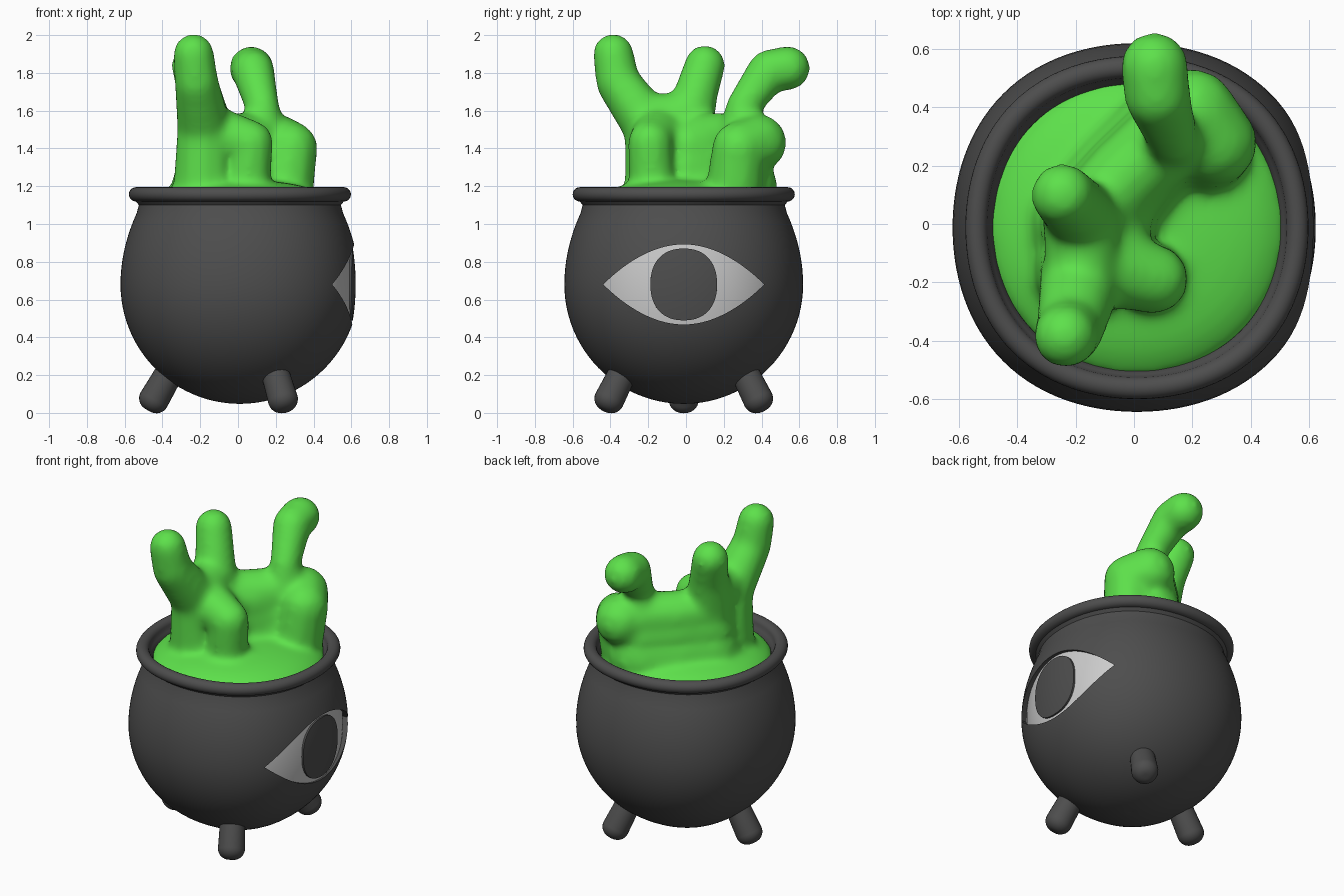
import bpy, bmesh, math
from mathutils import Vector, Matrix

if "Cube" in bpy.data.objects:
    bpy.data.objects.remove(bpy.data.objects["Cube"])

CX, CY, CZ = 0.01, -0.012, 0.68      # pot centre


def material(name, col):
    m = bpy.data.materials.new(name)
    m.diffuse_color = (*col, 1)
    m.use_nodes = True
    m.node_tree.nodes["Principled BSDF"].inputs["Base Color"].default_value = m.diffuse_color
    return m


DARK = material("dark_iron", (0.075, 0.075, 0.075))
PALE = material("eye_pale", (0.7, 0.7, 0.7))
GREEN = material("goo_green", (0.11, 0.75, 0.07))


def squarish(x, y):
    """The pot is slightly fuller on its diagonals."""
    k = 1 + 0.013 * (1 - math.cos(4 * math.atan2(y, x)))
    return CX + x * k, CY + y * k


def finish(name, bm, mat, clean=True):
    if clean:
        bmesh.ops.remove_doubles(bm, verts=bm.verts, dist=1e-5)
        bmesh.ops.recalc_face_normals(bm, faces=bm.faces)
    me = bpy.data.meshes.new(name)
    bm.to_mesh(me)
    bm.free()
    me.materials.append(mat)
    ob = bpy.data.objects.new(name, me)
    bpy.context.collection.objects.link(ob)
    return ob


def activate(ob):
    bpy.ops.object.select_all(action='DESELECT')
    ob.select_set(True)
    bpy.context.view_layer.objects.active = ob


def smooth(ob, angle=40):
    activate(ob)
    bpy.ops.object.shade_smooth_by_angle(angle=math.radians(angle))


def apply_all(ob):
    activate(ob)
    for m in list(ob.modifiers):
        bpy.ops.object.modifier_apply(modifier=m.name)


def arc(r, z, rad, start, end, n):
    angs = (math.radians(start + (end - start) * i / n) for i in range(n + 1))
    return [(r + rad * math.cos(a), z + rad * math.sin(a)) for a in angs]


def lathe(name, profile, n, mat):
    bm = bmesh.new()
    rings = [[bm.verts.new((r * math.cos(2 * math.pi * i / n), r * math.sin(2 * math.pi * i / n), z))
              for i in range(n)] for r, z in profile]
    for a, b in zip(rings, rings[1:]):
        for i in range(n):
            j = (i + 1) % n
            bm.faces.new((a[i], a[j], b[j], b[i]))
    return finish(name, bm, mat)


def eye_solid(name, half_w, height, r0, r1, mat, n=40, m=12):
    """Curved slab on the +x side, bounded by +-height(t), between two radii."""
    bm = bmesh.new()

    def sheet(r):
        rows = []
        for i in range(n + 1):
            t = math.sin(math.pi * (i / n - 0.5))
            y = half_w * t
            row = []
            for j in range(m + 1):
                z = height(t) * (2 * j / m - 1)
                x = math.sqrt(max(r * r - y * y - 0.5 * z * z, 0))
                row.append(bm.verts.new((*squarish(x, y), CZ + z)))
            rows.append(row)
        return rows
    A, B = sheet(r0), sheet(r1)
    for i in range(n):
        for S in (A, B):
            for j in range(m):
                bm.faces.new((S[i][j], S[i + 1][j], S[i + 1][j + 1], S[i][j + 1]))
        for j in (0, m):
            bm.faces.new((A[i][j], A[i + 1][j], B[i + 1][j], B[i][j]))
    for i in (0, n):
        for j in range(m):
            bm.faces.new((A[i][j], A[i][j + 1], B[i][j + 1], B[i][j]))
    return finish(name, bm, mat)


# Pot: round belly, tapering shoulder, rolled rim and inner wall
profile = [(0, 0.05)] + arc(0, CZ, 0.632, -89, 0, 24)
profile += [(0.632 - 0.106 * (k / 10) ** 2, CZ + 0.042 * k) for k in range(1, 10)]
profile += [(0.535, 1.1)] + arc(0.55, 1.157, 0.038, -90, 180, 15)
profile += [(0.503, 1.14), (0.49, 1.12), (0.48, 1.0), (0, 1.0)]
pot = lathe("cauldron_pot", profile, 112, DARK)
for v in pot.data.vertices:
    v.co.x, v.co.y = squarish(v.co.x, v.co.y)

# Eye: recessed almond with raised oval pupil
almond = lambda t: 0.212 * max(1 - t * t, 0)
oval = lambda t: 0.19 * max(1 - abs(t) ** 2.3, 0) ** (1 / 2.3)
cutter = eye_solid("eye_socket_cutter", 0.416, almond, 0.55, 0.75, DARK)
mod = pot.modifiers.new("socket", 'BOOLEAN')
mod.object, mod.operation, mod.solver = cutter, 'DIFFERENCE', 'EXACT'
apply_all(pot)
bpy.data.objects.remove(cutter)
smooth(pot)
smooth(eye_solid("eye_white", 0.416, almond, 0.53, 0.602, PALE))
smooth(eye_solid("eye_pupil", 0.175, oval, 0.55, 0.613, DARK))

# Three splayed round-ended legs
leg_profile = [(0, 0)] + arc(0.015, 0.065, 0.065, -90, 0, 8) + [(0.074, 0.24), (0, 0.26)]
for k in range(3):
    leg = lathe("leg_%d" % (k + 1), leg_profile, 24, DARK)
    leg.data.transform(Matrix.Translation((CX, CY, 0)) @ Matrix.Rotation(math.radians(60 + 120 * k), 4, 'Z')
                       @ Matrix.Translation((0.488, 0, 0.014)) @ Matrix.Rotation(math.radians(-30), 4, 'Y'))
    smooth(leg)

# Goo: blobby strands fused by remeshing; points are x, y, z, radius
strands = [
    # front tentacle
    [(-0.18, -0.16, 1.2, .16), (-0.18, -0.18, 1.5, .14), (-0.22, -0.36, 1.75, .115), (-0.235, -0.385, 1.9, .107)],
    # middle tentacle
    [(-0.17, 0, 1.5, .14), (-0.2, 0.05, 1.68, .115), (-0.245, 0.1, 1.84, .107)],
    # saddle between them
    [(-0.18, -0.2, 1.56, .12), (-0.18, 0, 1.57, .13)],
    # rear hooked tentacle
    [(0.13, 0.3, 1.45, .13), (0.13, 0.3, 1.62, .088), (0.08, 0.44, 1.81, .112), (0.07, 0.54, 1.825, .116)],
    # front lobe
    [(-0.12, -0.14, 1.48, .14), (0.07, -0.19, 1.43, .115), (0.05, -0.18, 1.2, .12)],
    # rear lobe
    [(0.2, 0.38, 1.43, .15), (0.28, 0.28, 1.4, .14), (0.25, 0.26, 1.2, .15)],
]
# connecting wall, thicker towards the liquid
for z, r in ((1.2, 0.18), (1.34, 0.15), (1.45, 0.135)):
    strands.append([(-0.17, 0, z, r), (-0.04, 0.15, z, r), (0.12, 0.3, z, r)])
    strands.append([(-0.1, -0.1, z - .04, r), (-0.06, 0.06, z - .04, r - .01), (0.04, 0.2, z - .04, r - .01)])

bm = bmesh.new()
for pts in strands:
    for a, b in zip(pts, pts[1:]):
        a, b = Vector(a), Vector(b)
        steps = max(2, int((b - a).length / 0.03))
        for s in range(steps + 1):
            p = a.lerp(b, s / steps)
            bmesh.ops.create_icosphere(bm, subdivisions=2, radius=p[3] * 1.06,
                                       matrix=Matrix.Translation(p[:3]))
# liquid surface filling the pot mouth, domed up towards the strands
bmesh.ops.create_cone(bm, cap_ends=True, segments=64, radius1=0.51, radius2=0.51, depth=0.1,
                      matrix=Matrix.Translation((CX, CY, 1.075)))
bmesh.ops.create_uvsphere(bm, u_segments=64, v_segments=32, radius=1,
                          matrix=Matrix.Translation((CX, CY, 1.1)) @ Matrix.Diagonal((0.5, 0.5, 0.135, 1)))
goo = finish("green_goo", bm, GREEN, clean=False)
rm = goo.modifiers.new("fuse", 'REMESH')
rm.mode, rm.voxel_size = 'VOXEL', 0.016
sm = goo.modifiers.new("soften", 'SMOOTH')
sm.factor, sm.iterations = 0.5, 30
apply_all(goo)
bpy.ops.object.shade_smooth()
